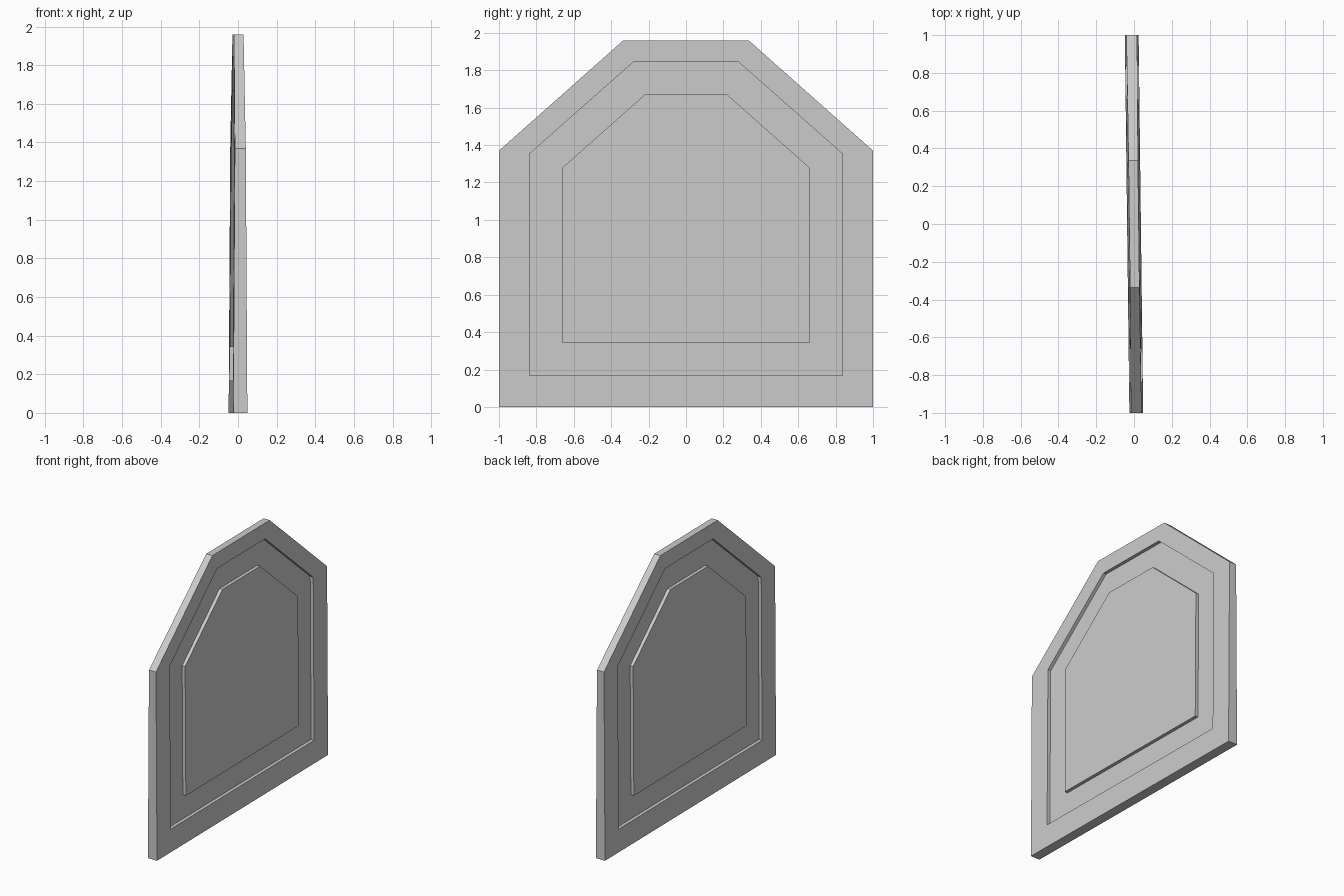
import bpy, bmesh

if "Cube" in bpy.data.objects:
    bpy.data.objects.remove(bpy.data.objects["Cube"])

DEPTH = 0.024   # groove depth on each face
SKEW = -0.012   # slight turn of the slab about z


def outline(side, shoulder, top_half, bottom, top):
    return [(-side, bottom), (side, bottom), (side, shoulder),
            (top_half, top), (-top_half, top), (-side, shoulder)]


def ring(bm, pts, s, drop):
    # thickness tapers gently towards the top
    return [bm.verts.new((SKEW * y + s * (0.0365 - 0.006 * z - drop), y, z))
            for y, z in pts]


def bridge(bm, a, b):
    n = len(a)
    for i in range(n):
        j = (i + 1) % n
        bm.faces.new((a[i], a[j], b[j], b[i]))


slab = outline(1.0, 1.37, 0.335, 0.0, 1.96)
groove = outline(0.838, 1.352, 0.28, 0.168, 1.845)
panel = outline(0.66, 1.28, 0.22, 0.342, 1.67)

# Door slab with a recessed groove and raised panel on both faces
bm = bmesh.new()
edges = []
for s in (1, -1):
    rings = [ring(bm, pts, s, drop) for pts, drop in
             ((slab, 0), (groove, 0), (groove, DEPTH), (panel, DEPTH), (panel, 0))]
    for a, b in zip(rings, rings[1:]):
        bridge(bm, a, b)
    bm.faces.new(rings[-1])
    edges.append(rings[0])
bridge(bm, edges[0], edges[1])
bmesh.ops.recalc_face_normals(bm, faces=bm.faces)

mesh = bpy.data.meshes.new("panelled_door")
bm.to_mesh(mesh)
bm.free()
door = bpy.data.objects.new("panelled_door", mesh)
bpy.context.collection.objects.link(door)
